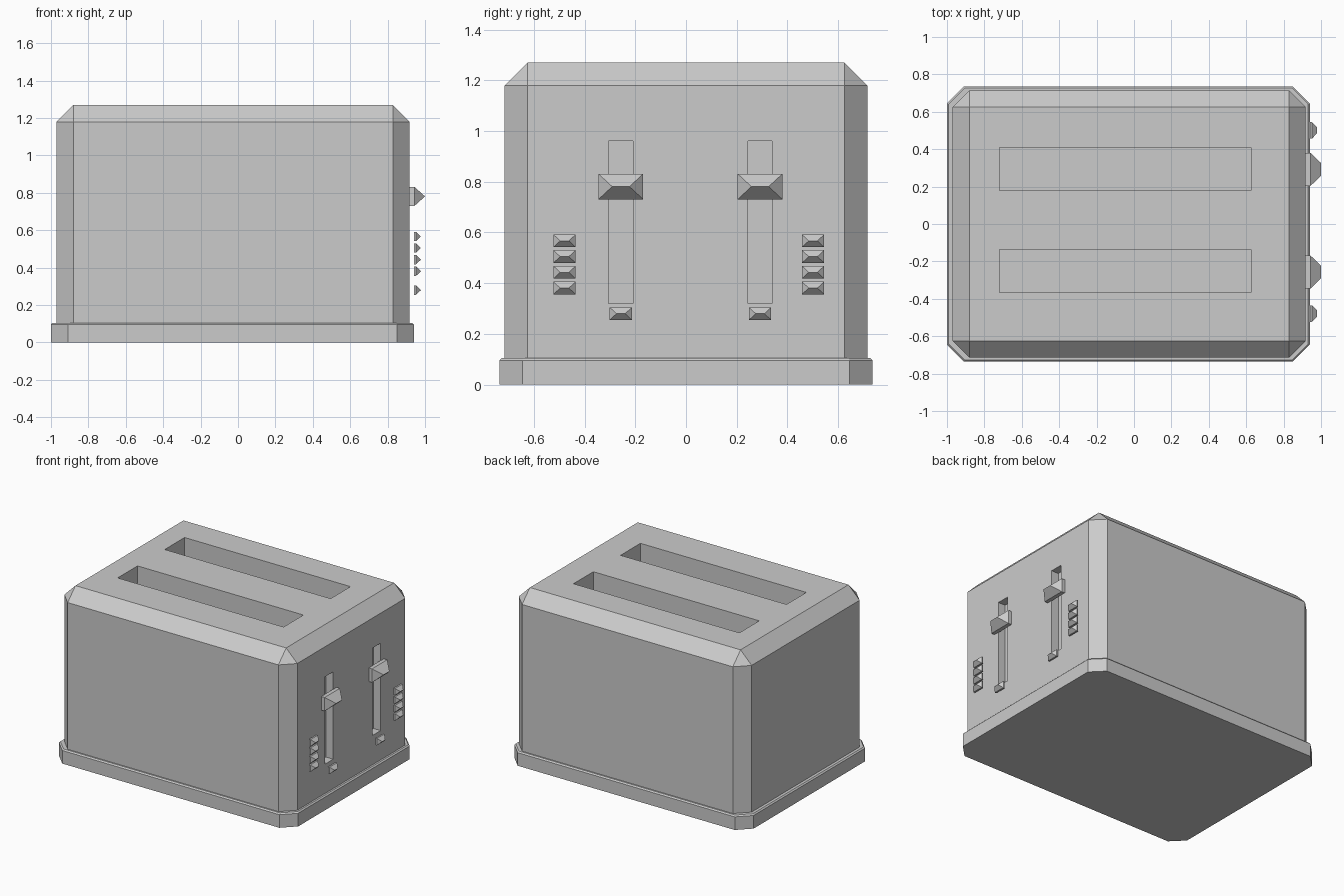
import bpy, bmesh
from mathutils import Vector

if "Cube" in bpy.data.objects:
    bpy.data.objects.remove(bpy.data.objects["Cube"])


def finish(name, bm):
    bmesh.ops.recalc_face_normals(bm, faces=bm.faces)
    mesh = bpy.data.meshes.new(name)
    bm.to_mesh(mesh)
    bm.free()
    ob = bpy.data.objects.new(name, mesh)
    bpy.context.collection.objects.link(ob)
    return ob


def add_box(bm, lo, hi):
    lo, hi = Vector(lo), Vector(hi)
    verts = bmesh.ops.create_cube(bm, size=1)["verts"]
    for v in verts:
        v.co = Vector(((lo[i] + hi[i]) / 2 + v.co[i] * (hi[i] - lo[i]) for i in range(3)))


def bevel(bm, width, pick):
    edges = [e for e in bm.edges if pick(e.verts[0].co, e.verts[1].co)]
    bmesh.ops.bevel(bm, geom=edges, offset=width, offset_type='OFFSET',
                    segments=1, profile=0.5, affect='EDGES')


def hip_button(name, y, z, w, h, x0, x1, x2):
    """Box from x0 to x1, closed by a hip-roof ridge at x2."""
    bm = bmesh.new()
    rings = [[bm.verts.new((x, y + sy * w / 2, z + sz * h / 2))
              for sy, sz in ((-1, -1), (1, -1), (1, 1), (-1, 1))] for x in (x0, x1)]
    a, b = rings
    run = h / 2 * 1.08
    left = bm.verts.new((x2, y - w / 2 + run, z))
    right = bm.verts.new((x2, y + w / 2 - run, z))
    bm.faces.new(a)
    for i in range(4):
        j = (i + 1) % 4
        bm.faces.new((a[i], a[j], b[j], b[i]))
    bm.faces.new((b[0], b[1], right, left))
    bm.faces.new((b[1], b[2], right))
    bm.faces.new((b[2], b[3], left, right))
    bm.faces.new((b[3], b[0], left))
    return finish(name, bm)


# Base plinth: chamfered corners, fine bevel round the top
bm = bmesh.new()
add_box(bm, (-1.0, -0.735, 0), (0.94, 0.735, 0.105))
bevel(bm, 0.09, lambda p, q: abs(p.z - q.z) > 0.05)
bevel(bm, 0.009, lambda p, q: min(p.z, q.z) > 0.1)
finish("base", bm)

# Body shell: chamfered uprights and top edges
bm = bmesh.new()
add_box(bm, (-0.97, -0.715, 0.1), (0.918, 0.715, 1.27))
bevel(bm, 0.09 * 2 ** 0.5 * 0.7071, lambda p, q: max(p.z, q.z) > 1.2)
body = finish("body", bm)

# Bread slots and lever tracks cut from the body
SIDES = (("left", -0.25, -0.257, -0.479), ("right", 0.295, 0.292, 0.501))
bm = bmesh.new()
for _, slot_y, lever_y, _ in SIDES:
    add_box(bm, (-0.72, slot_y - 0.115, 0.4), (0.625, slot_y + 0.115, 1.4))
    add_box(bm, (0.86, lever_y - 0.048, 0.32), (1.0, lever_y + 0.048, 0.96))
cutter = finish("slot_cutter", bm)
cutter.hide_render = True
mod = body.modifiers.new("slots", 'BOOLEAN')
mod.operation = 'DIFFERENCE'
mod.solver = 'EXACT'
mod.object = cutter
bpy.context.view_layer.objects.active = body
bpy.ops.object.modifier_apply(modifier=mod.name)
bpy.data.objects.remove(cutter)

# Levers, cancel buttons and setting buttons on the right end
for side, _, lever_y, button_y in SIDES:
    hip_button(side + "_lever", lever_y, 0.781, 0.176, 0.1, 0.915, 0.944, 1.0)
    hip_button(side + "_cancel_button", lever_y, 0.28, 0.088, 0.05, 0.94, 0.952, 0.978)
    for i in range(4):
        hip_button(f"{side}_setting_button_{i + 1}", button_y, 0.567 - i * 0.062,
                   0.088, 0.05, 0.94, 0.952, 0.978)
